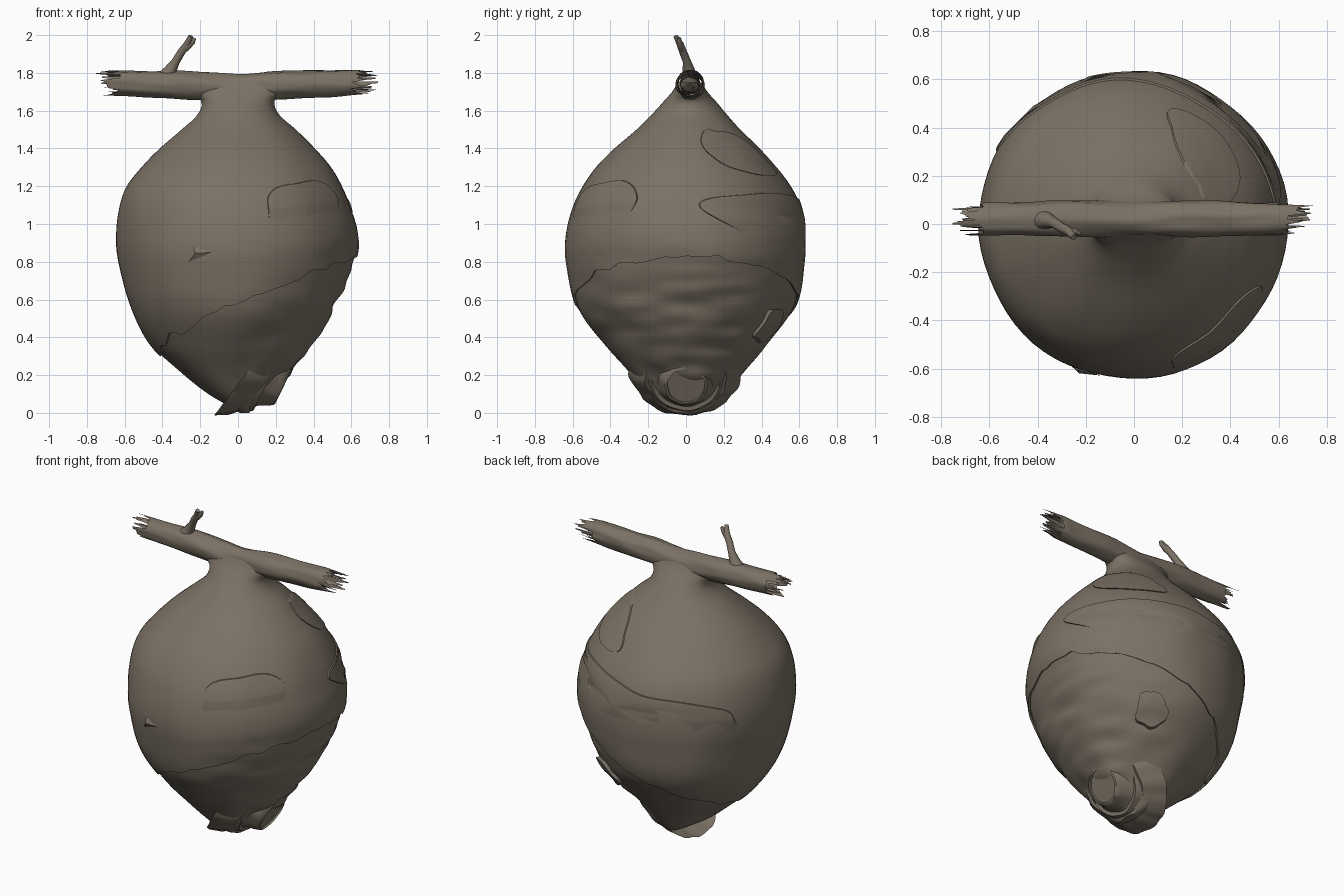
import bpy, math, random
from mathutils import Vector, noise

random.seed(4)
cube = bpy.data.objects.get("Cube")
if cube:
    bpy.data.objects.remove(cube)

mat = bpy.data.materials.new("dry_bark_brown")
mat.use_nodes = True
color = (0.20, 0.168, 0.13, 1)
mat.diffuse_color = color
mat.node_tree.nodes["Principled BSDF"].inputs["Base Color"].default_value = color


def make(name, verts, faces, angle=45):
    mesh = bpy.data.meshes.new(name)
    mesh.from_pydata(verts, [], faces)
    mesh.materials.append(mat)
    obj = bpy.data.objects.new(name, mesh)
    bpy.context.collection.objects.link(obj)
    bpy.ops.object.select_all(action="DESELECT")
    obj.select_set(True)
    bpy.context.view_layer.objects.active = obj
    bpy.ops.object.shade_smooth_by_angle(angle=math.radians(angle))


def loft(name, rings, cap_start=False, cap_end=False, angle=45):
    """Skin a list of closed rings that all have the same point count."""
    n = len(rings[0])
    verts = [p for ring in rings for p in ring]
    faces = [(r * n + i, r * n + (i + 1) % n, (r + 1) * n + (i + 1) % n, (r + 1) * n + i)
             for r in range(len(rings) - 1) for i in range(n)]
    if cap_start:
        faces.append(tuple(reversed(range(n))))
    if cap_end:
        faces.append(tuple(range(len(verts) - n, len(verts))))
    make(name, verts, faces, angle)


# Nest outline: height, -x edge, +x edge, half depth
PROFILE = [
    (0, .01, .06, .07), (.02, -.02, .07, .12), (.05, -.075, .1, .165), (.1, -.16, .16, .215),
    (.2, -.29, .26, .30), (.35, -.455, .4, .43), (.55, -.565, .52, .575),
    (.8, -.625, .615, .63), (.95, -.64, .63, .63), (1.1, -.627, .592, .598),
    (1.2, -.592, .55, .55), (1.3, -.51, .49, .476), (1.4, -.41, .405, .38),
    (1.5, -.295, .305, .27), (1.58, -.21, .215, .195), (1.65, -.19, .19, .135),
    (1.7, -.24, .24, .09), (1.75, -.3, .3, .06)]


def outline(z):
    z = min(max(z, 0), PROFILE[-1][0])
    k = next(i for i in range(len(PROFILE) - 1) if z <= PROFILE[i + 1][0])
    a, b = PROFILE[k], PROFILE[k + 1]
    before, after = PROFILE[max(k - 1, 0)], PROFILE[min(k + 2, len(PROFILE) - 1)]
    h = b[0] - a[0]
    t = (z - a[0]) / h
    out = []
    for c in (1, 2, 3):
        m0 = (b[c] - before[c]) / (b[0] - before[0]) * h
        m1 = (after[c] - a[c]) / (after[0] - a[0]) * h
        out.append((2*t**3 - 3*t*t + 1) * a[c] + (t**3 - 2*t*t + t) * m0
                   + (3*t*t - 2*t**3) * b[c] + (t**3 - t*t) * m1)
    return out


def surface(theta, z, offset=0.0):
    """Point on the lumpy nest, pushed out by offset."""
    lo, hi, depth = outline(z)
    c, s = math.cos(theta), math.sin(theta)
    lump = noise.noise(Vector((c * 2, s * 2, z * 3))) * .012
    # papery ripples on the lower part of the entrance side
    ripple = noise.noise(Vector((c * 2, s * 2, z * 13))) * .03
    lump += ripple * max(0, c) * min(1, max(0, (1.0 - z) * 2))
    lump *= min(1, max(0, (1.7 - z) * 3), z * 5)
    r = offset + lump
    lean = .02 * min(1, max(0, (z - 1.3) * 3))
    return Vector(((lo + hi) / 2 + ((hi - lo) / 2 + r) * c, (depth + r) * s + lean, z))


SIDES = 72
ANGLES = [math.tau * i / SIDES for i in range(SIDES)]

# Inner core, seen below the outer shell
loft("nest_core", [[surface(a, 1.1 * j / 55, -.01 * min(1, j / 12)) for a in ANGLES]
                   for j in range(56)], cap_start=True, cap_end=True)


# Outer shell with a ragged, tilted lower edge
def shell_edge(a):
    rag = noise.noise(Vector((math.cos(a) * 5, math.sin(a) * 5, 3))) * .05
    return .57 + .26 * math.cos(a) + rag


shell = [[surface(a, shell_edge(a) + .01, -.02) for a in ANGLES]]
for j in range(49):
    shell.append([surface(a, shell_edge(a) + (1.75 - shell_edge(a)) * j / 48, .003)
                  for a in ANGLES])
loft("nest_shell", shell)


# Thin paper layers on the shell: stepped upper rim, lower half melting in
def flap(name, theta, z, width, height, lift, ragged=.25, tilt=0.0, sink=.02):
    rings = []
    for k in (.02, .35, .7, .93, 1, 1.02):
        ring = []
        for a in ANGLES:
            c, s = math.cos(a), math.sin(a)
            rag = 1 + ragged * noise.noise(Vector((c * 1.3, s * 1.3, theta * 5)))
            u, v = c * k * rag * width, s * k * rag * height
            out = -.02 if k > 1 else lift - sink * max(0, -s * k)
            ring.append(surface(theta + u, z + v + tilt * u, out))
        rings.append(ring)
    loft(name, rings, cap_start=True)


rad = math.radians
flap("shoulder_flap", rad(42), 1.38, .52, .115, .011, tilt=-.14, sink=0)
flap("front_flap", rad(-52), 1.1, .42, .13, .011, tilt=.06)
flap("back_layer", rad(82), 1.0, 1.15, .17, .011, .4, -.03)
flap("back_lower_flap", rad(58), .46, .2, .08, .014, .5, sink=0)

# Small torn scrap lying on the front
base = [surface(rad(t), z, .006) for t, z in ((-114, .8), (-111, .88), (-102, .85))]
tip = surface(rad(-110), .845, .02)
make("torn_scrap", base + [tip], [(0, 3, 1), (1, 3, 2), (0, 2, 3)], 10)

# Entrance: wide lip around a sloping tube with a round recessed mouth
axis = Vector((.9, 0, -.44)).normalized()
up = Vector((-axis.z, 0, axis.x))
mouth = Vector((.24, 0, .143))
entrance = []
for along, r in ((-.17, .23), (-.1, .198), (-.085, .186), (-.09, .165), (-.07, .148),
                 (-.03, .13), (0, .112), (.003, .1), (-.008, .098)):
    entrance.append([mouth + axis * along + (up * math.sin(a) + Vector((0, 1, 0)) * math.cos(a))
                     * r * (1 + .04 * noise.noise(Vector((math.cos(a) * 2, math.sin(a) * 2, r * 9))))
                     for a in ANGLES])
loft("entrance", entrance, cap_end=True)

# Ragged layer edge hooding the entrance
hood = []
for along, r in ((-.2, .3), (-.13, .262), (-.085, .215), (-.09, .19)):
    hood.append([mouth + axis * along + (up * math.sin(a) + Vector((0, 1, 0)) * math.cos(a)) * r
                 * (1 + .06 * noise.noise(Vector((math.cos(a) * 4, math.sin(a) * 4, 1))))
                 + axis * .035 * max(0, math.sin(a)) - axis * .06 * max(0, -math.sin(a))
                 for a in ANGLES])
loft("entrance_hood", hood)

# Branch: hollow tube with splintered ends
N = 32


def branch_ring(x, r, spread=0.0):
    ring = []
    for i in range(N):
        a = math.tau * i / N
        bark = 1 + .12 * noise.noise(Vector((x * 5, math.cos(a) * 2, math.sin(a) * 2)))
        # the bottom of the +x end is broken off shorter than its top
        slant = -.025 * (1 - math.sin(a)) if x > 0 and spread else 0
        jag = random.random() ** 3 * spread + slant
        cz = 1.723 + .03 * abs(x) / .7 + .012 * noise.noise(Vector((x * 3, 7, 0)))
        ring.append(Vector((x + math.copysign(1, x) * jag, .022 + math.cos(a) * r * bark,
                            cz + math.sin(a) * r * bark)))
    return ring


xs = [-.59 + 1.18 * i / 30 for i in range(31)]
bark = [branch_ring(-.625, .066, .13)]
bark += [branch_ring(x, .067 + .008 * math.exp(-((abs(x) - .25) / .2) ** 2)) for x in xs]
bark += [branch_ring(.63, .062, .13)]
loft("branch", bark, angle=60)
wood = [branch_ring(-.61, .05, .13)]
wood += [branch_ring(x, .052) for x in (-.57, -.4, 0, .4, .55)]
wood += [branch_ring(.61, .048, .13)]
loft("branch_heartwood", wood, angle=60)

# Loose splinters at both ends
verts, faces = [], []
for side in (-1, 1):
    for i in range(12):
        a = random.uniform(0, math.tau)
        r = random.uniform(.035, .062)
        x = random.uniform(.56, .6)
        length = random.uniform(.1, .16)
        p = Vector((side * x, .022 + math.cos(a) * r, 1.75 + math.sin(a) * r))
        t = Vector((0, -math.sin(a), math.cos(a))) * .012
        q = p + Vector((side * length, 0, random.uniform(-.008, .012)))
        k = len(verts)
        verts += [p - t, p + t, q + t * .3, q - t * .3]
        faces.append((k, k + 1, k + 2, k + 3))
make("splinters", verts, faces)


# Forked twig on top of the branch
def twig(name, path):
    rings = []
    for i, (x, y, z, r) in enumerate(path):
        a, b = path[max(i - 1, 0)], path[min(i + 1, len(path) - 1)]
        d = Vector([b[c] - a[c] for c in range(3)]).normalized()
        s = d.cross(Vector((0, 1, 0))).normalized()
        w = d.cross(s)
        rings.append([Vector((x, y, z)) + (s * math.cos(t) + w * math.sin(t)) * r
                      for t in ANGLES[::6]])
    loft(name, rings, cap_end=True)


twig("twig", [(-.4, .02, 1.75, .055), (-.36, .015, 1.81, .034), (-.33, .005, 1.86, .022),
              (-.3, -.015, 1.91, .021), (-.27, -.03, 1.95, .019), (-.25, -.055, 1.995, .012)])
twig("twig_fork", [(-.3, -.015, 1.91, .017), (-.265, -.03, 1.94, .017),
                   (-.24, -.035, 1.965, .014), (-.23, -.035, 1.985, .009)])
